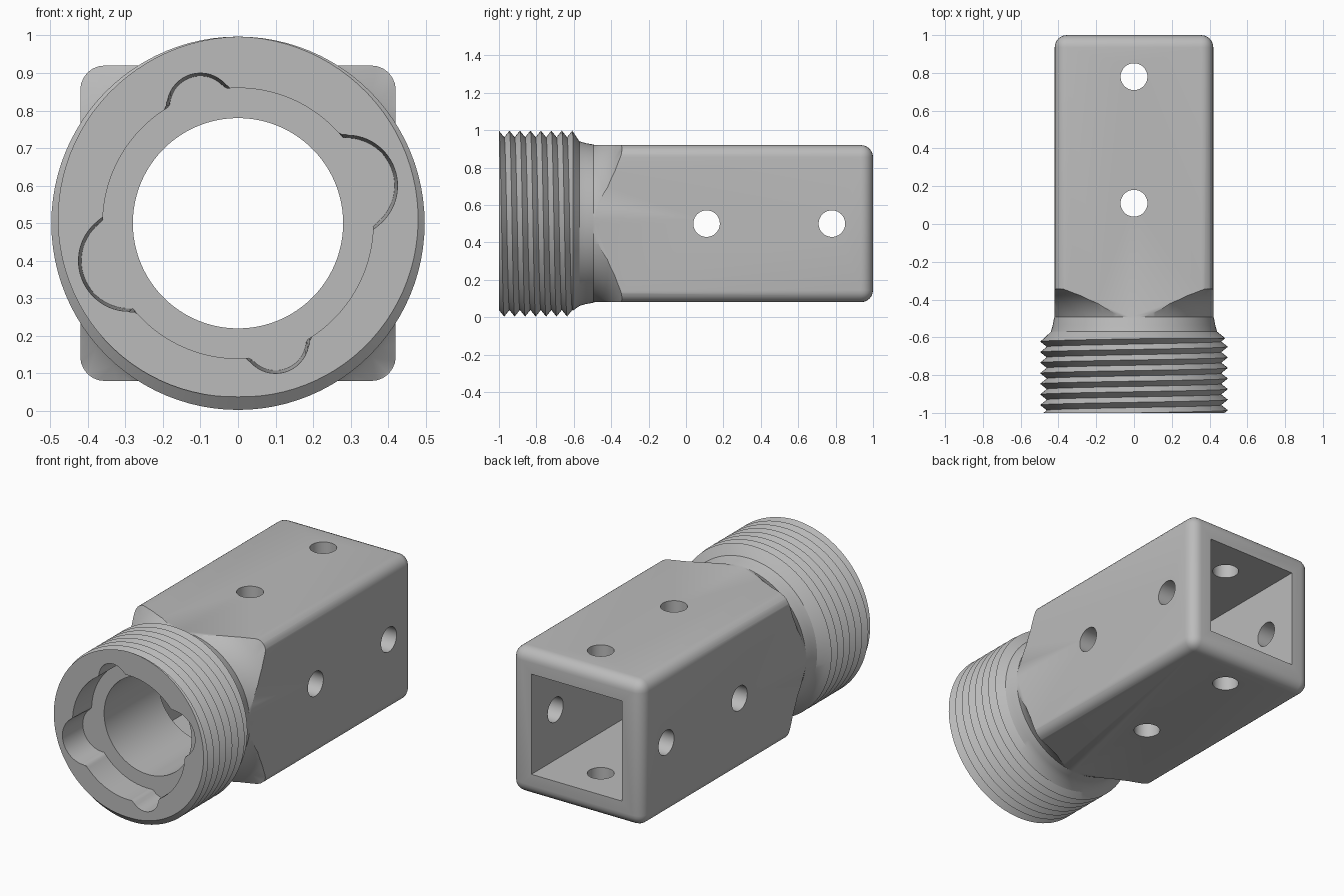
import bpy, bmesh, math
from mathutils import Vector, Matrix

cube = bpy.data.objects.get("Cube")
if cube:
    bpy.data.objects.remove(cube, do_unlink=True)

TAU = 2 * math.pi
MID = 0.5  # height of the long axis

grey = bpy.data.materials.new("light_grey")
grey.use_nodes = True
grey.diffuse_color = (0.5, 0.5, 0.5, 1)
grey.node_tree.nodes["Principled BSDF"].inputs["Base Color"].default_value = (0.5, 0.5, 0.5, 1)


def finish(name, bm):
    bmesh.ops.recalc_face_normals(bm, faces=bm.faces)
    mesh = bpy.data.meshes.new(name)
    bm.to_mesh(mesh)
    bm.free()
    mesh.materials.append(grey)
    obj = bpy.data.objects.new(name, mesh)
    bpy.context.collection.objects.link(obj)
    return obj


def at(angle, r, y):
    return (r * math.cos(angle), y, MID + r * math.sin(angle))


def loft(name, rings):
    """Skin closed rings of points (first point repeated last) and cap the ends."""
    bm = bmesh.new()
    rows = [[bm.verts.new(p) for p in ring] for ring in rings]
    for a, b in zip(rows, rows[1:]):
        for i in range(len(a) - 1):
            bm.faces.new((a[i], a[i + 1], b[i + 1], b[i]))
    for row in (rows[0], rows[-1]):
        bm.faces.new(row[:-1])
    bmesh.ops.remove_doubles(bm, verts=bm.verts, dist=0.0002)
    return finish(name, bm)


def lathe(name, profile, n=96):
    return loft(name, [[at(TAU * i / n, r, y) for i in range(n + 1)] for y, r in profile])


def box(name, y0, y1, half, bevel=0):
    bm = bmesh.new()
    bmesh.ops.create_cube(bm, size=1, matrix=Matrix.Translation((0, (y0 + y1) / 2, MID))
                          @ Matrix.Diagonal((2 * half, y1 - y0, 2 * half, 1)))
    if bevel:
        edges = [e for e in bm.edges if any(v.co.y > y1 - 0.01 for v in e.verts)]
        bmesh.ops.bevel(bm, geom=edges, offset=bevel, segments=6, profile=0.5, affect='EDGES')
    return finish(name, bm)


def boolean(target, tool, operation):
    mod = target.modifiers.new(operation.lower(), 'BOOLEAN')
    mod.operation, mod.solver, mod.object = operation, 'EXACT', tool
    bpy.context.view_layer.objects.active = target
    bpy.ops.object.modifier_apply(modifier=mod.name)
    bpy.data.objects.remove(tool, do_unlink=True)


# Square socket, its front corners turned down to meet the round neck
body = box("threaded_socket_adapter", -0.52, 1, 0.42, 0.065)
collar = lathe("collar_shape", [(-0.51, 0.415), (-0.47, 0.432), (-0.42, 0.462), (-0.38, 0.505),
                                (-0.345, 0.56), (-0.33, 0.61), (-0.32, 0.8), (1.1, 0.8)])
boolean(body, collar, 'INTERSECT')

# Sleeve with a helical V thread, running into the neck
PITCH, SEG, END = 0.056, 96, -0.605
rings = []
for j in range(-1, 18):
    ring = []
    for i in range(SEG + 1):
        turn = i / SEG
        y = min(max(-1 + PITCH * (j / 2 - turn + 0.25), -1), END)
        phase = (y + 1) / PITCH + turn - 0.25
        ring.append(at(TAU * turn, 0.497 - 0.07 * abs(phase - round(phase)), y))
    rings.append(ring)
for y, r in [(-0.57, 0.44), (-0.535, 0.43), (-0.5, 0.424), (-0.46, 0.412)]:
    rings.append([at(TAU * i / SEG, r, y) for i in range(SEG + 1)])
boolean(body, loft("threaded_sleeve", rings), 'UNION')

# Front recess: a round pocket with two large and two small lobes
LOBES = [(0.29, 0.1, 0.137), (-0.29, -0.1, 0.137), (-0.1, 0.31, 0.092), (0.1, -0.31, 0.092)]


def recess_radius(angle, shrink):
    best = 0.36
    ray = Vector((math.cos(angle), math.sin(angle)))
    for x, z, r in LOBES:
        centre = Vector((x, z))
        along = ray.dot(centre)
        gap = (r - shrink) ** 2 - centre.length_squared + along ** 2
        if along > 0 and gap > 0:
            best = max(best, along + math.sqrt(gap))
    return best


recess = loft("recess_cutter", [[at(TAU * i / 240, recess_radius(TAU * i / 240, s), y)
                                 for i in range(241)] for y, s in [(-1.05, 0), (-0.825, 0.01)]])
boolean(body, recess, 'DIFFERENCE')

# Round bore at the front and square bore at the back
boolean(body, box("square_bore_cutter", -0.33, 1.1, 0.29), 'DIFFERENCE')
boolean(body, lathe("round_bore_cutter", [(-1.1, 0.28), (-0.2, 0.28)]), 'DIFFERENCE')

# Cross-drilled pin holes through all four walls
for y in (0.11, 0.78):
    for axis in 'XY':
        turn = Matrix.Rotation(math.pi / 2, 4, 'Y') if axis == 'X' else Matrix()
        bm = bmesh.new()
        bmesh.ops.create_cone(bm, cap_ends=True, segments=40, radius1=0.071, radius2=0.071,
                              depth=1.2, matrix=Matrix.Translation((0, y, MID)) @ turn)
        boolean(body, finish("pin_hole_cutter", bm), 'DIFFERENCE')

bpy.ops.object.select_all(action='DESELECT')
body.select_set(True)
bpy.context.view_layer.objects.active = body
bpy.ops.object.shade_smooth_by_angle(angle=math.radians(28))
